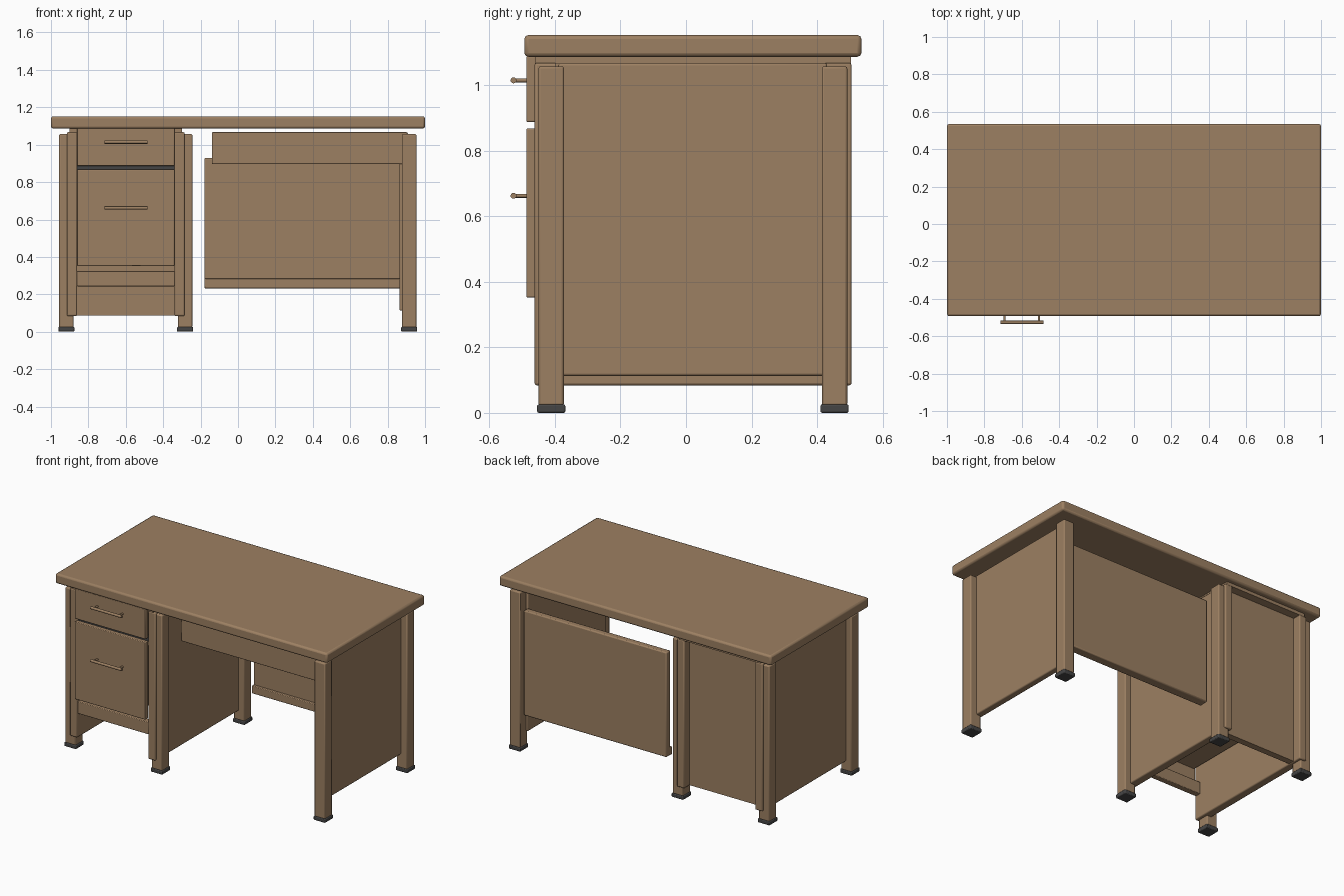
import bpy, math

if "Cube" in bpy.data.objects:
    bpy.data.objects.remove(bpy.data.objects["Cube"])


def material(name, rgb):
    m = bpy.data.materials.new(name)
    m.diffuse_color = (*rgb, 1)
    m.use_nodes = True
    m.node_tree.nodes["Principled BSDF"].inputs["Base Color"].default_value = m.diffuse_color
    return m


WOOD = material("brown_wood", (0.335, 0.215, 0.122))
DARK = material("dark_rubber", (0.06, 0.06, 0.06))


def finish(o, name, mat):
    o.name = name
    o.data.materials.append(mat)
    bpy.ops.object.shade_smooth_by_angle(angle=math.radians(35))
    return o


def box(name, x, y, z, bevel=0.007, mat=WOOD):
    """Rounded box from (min, max) extents along each axis."""
    bpy.ops.mesh.primitive_cube_add(size=1, location=[(a + b) / 2 for a, b in (x, y, z)])
    o = bpy.context.object
    o.scale = [b - a for a, b in (x, y, z)]
    bpy.ops.object.transform_apply(location=False, rotation=False, scale=True)
    if bevel:
        m = o.modifiers.new("rounded_edges", 'BEVEL')
        m.width, m.segments = bevel, 2
    return finish(o, name, mat)


def rod(name, center, radius, length, rotation):
    bpy.ops.mesh.primitive_cylinder_add(vertices=16, radius=radius, depth=length,
                                        location=center, rotation=rotation)
    return finish(bpy.context.object, name, WOOD)


# Desktop
box("desktop", (-1, 1), (-0.493, 0.535), (1.086, 1.152), 0.012)

# Legs with dark feet
for x0 in (-0.957, -0.322, 0.876):
    for y0 in (-0.45, 0.414):
        x1, y1 = x0 + 0.078, y0 + 0.078
        box("leg", (x0, x1), (y0, y1), (0.022, 1.057))
        box("foot", (x0 - 0.004, x1 + 0.004), (y0 - 0.004, y1 + 0.004), (0, 0.026), 0.005, DARK)

# Pedestal carcass
for x0 in (-0.915, -0.34):
    box("pedestal_side", (x0, x0 + 0.055), (-0.462, 0.505), (0.084, 1.067))
box("pedestal_back", (-0.862, -0.338), (0.405, 0.448), (0.086, 1.067), 0)
box("pedestal_top", (-0.90, -0.30), (-0.46, 0.503), (1.065, 1.088), 0)
box("pedestal_front_rail", (-0.862, -0.338), (-0.455, -0.415), (0.243, 0.325), 0.004)
box("drawer_divider", (-0.862, -0.338), (-0.455, -0.43), (0.862, 0.892), 0, DARK)

# Drawers with bar handles
for z0, z1, box_z, hz in ((0.887, 1.088, 0.90, 1.014), (0.352, 0.867, 0.43, 0.662)):
    box("drawer_front", (-0.86, -0.34), (-0.487, -0.458), (z0, z1), 0.004)
    box("drawer_box", (-0.85, -0.35), (-0.46, 0.40), (box_z, z1 - 0.04), 0)
    rod("handle_bar", (-0.60, -0.526, hz), 0.009, 0.23, (0, math.pi / 2, 0))
    for hx in (-0.692, -0.508):
        rod("handle_post", (hx, -0.504, hz), 0.006, 0.042, (math.pi / 2, 0, 0))

# Right end panel and kneehole apron
box("right_panel", (0.863, 0.908), (-0.39, 0.43), (0.113, 1.067))
box("front_apron", (-0.14, 0.905), (-0.40, -0.36), (0.897, 1.067), 0.004)

# Modesty panel with lower lip
box("modesty_panel", (-0.18, 0.87), (0.42, 0.463), (0.232, 0.929))
box("modesty_lip", (-0.18, 0.87), (0.402, 0.43), (0.232, 0.284), 0.004)
